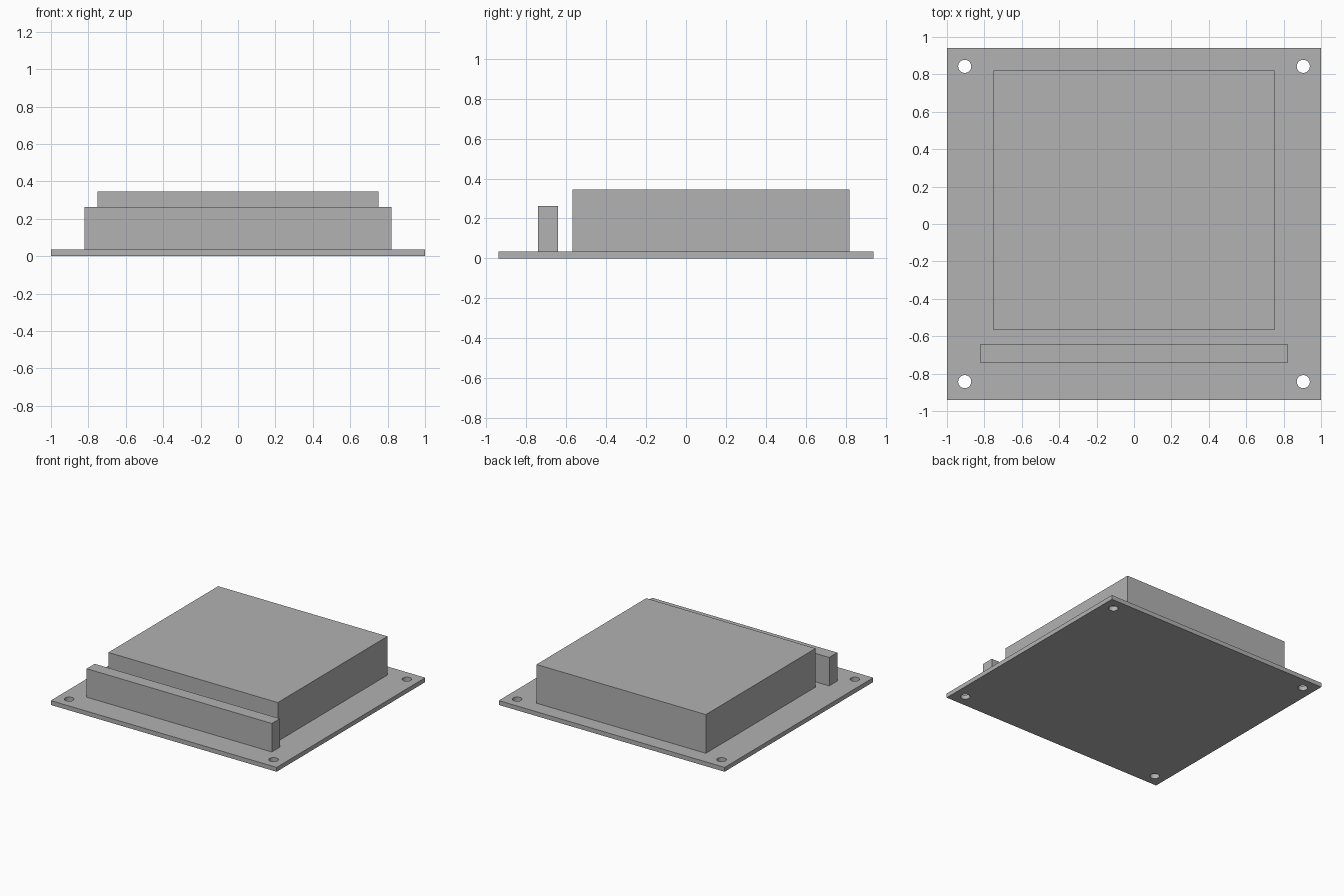
import bpy

# Remove the default cube
default = bpy.data.objects.get("Cube")
if default:
    bpy.data.objects.remove(default, do_unlink=True)

# Single plain grey
grey = bpy.data.materials.new("plain_grey")
grey.use_nodes = True
colour = (0.445, 0.445, 0.445, 1.0)
grey.diffuse_color = colour
grey.node_tree.nodes["Principled BSDF"].inputs["Base Color"].default_value = colour


def box(name, x, y, z):
    """Box spanning the given (min, max) ranges."""
    spans = (x, y, z)
    bpy.ops.mesh.primitive_cube_add(size=1, location=[(a + b) / 2 for a, b in spans])
    obj = bpy.context.object
    obj.name = name
    obj.scale = [b - a for a, b in spans]
    bpy.ops.object.transform_apply(location=False, rotation=False, scale=True)
    obj.data.materials.append(grey)
    return obj


PLATE_TOP = 0.035

# Base board
board = box("base_board", (-1, 1), (-0.94, 0.94), (0, PLATE_TOP))

# Mounting holes, one in each corner
for sx in (-1, 1):
    for sy in (-1, 1):
        bpy.ops.mesh.primitive_cylinder_add(
            vertices=32, radius=0.035, depth=0.2, location=(sx * 0.905, sy * 0.843, 0))
        cutter = bpy.context.object
        cutter.name = "hole_cutter"
        cutter.hide_render = True
        cutter.data.materials.append(grey)
        hole = board.modifiers.new("mounting_hole", 'BOOLEAN')
        hole.operation = 'DIFFERENCE'
        hole.solver = 'EXACT'
        hole.object = cutter
        bpy.context.view_layer.objects.active = board
        bpy.ops.object.modifier_apply(modifier=hole.name)
        bpy.data.objects.remove(cutter, do_unlink=True)

bpy.ops.object.select_all(action='DESELECT')
board.select_set(True)
bpy.context.view_layer.objects.active = board
bpy.ops.object.shade_smooth_by_angle()

# Large housing towards the back
box("main_housing", (-0.75, 0.75), (-0.568, 0.82), (PLATE_TOP, 0.345))

# Long connector strip along the front
box("connector_strip", (-0.82, 0.82), (-0.743, -0.641), (PLATE_TOP, 0.263))
